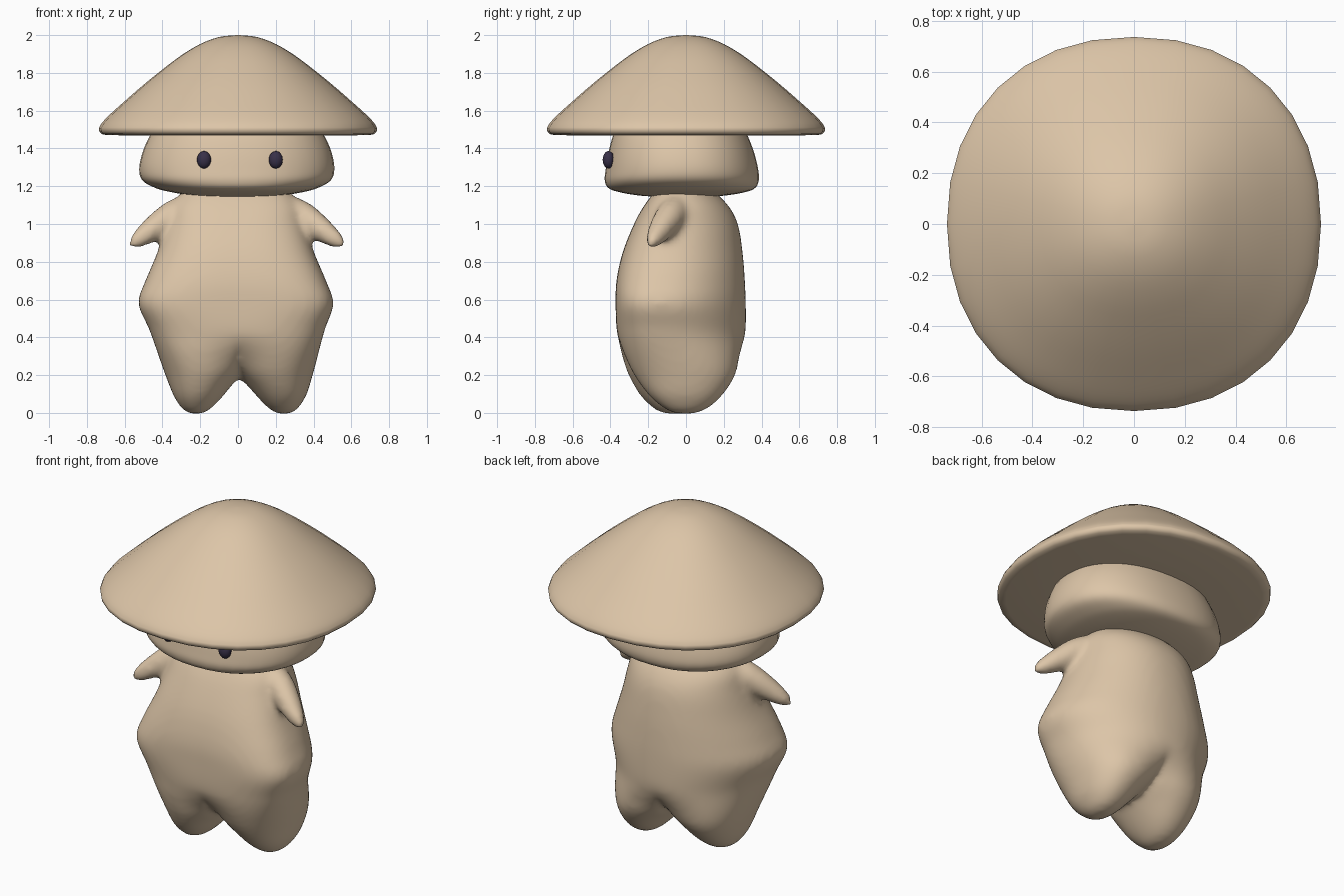
import bpy, bmesh, math
from mathutils import Vector

if "Cube" in bpy.data.objects:
    bpy.data.objects.remove(bpy.data.objects["Cube"])


def material(name, rgb):
    m = bpy.data.materials.new(name)
    m.diffuse_color = (*rgb, 1)
    m.use_nodes = True
    m.node_tree.nodes["Principled BSDF"].inputs["Base Color"].default_value = m.diffuse_color
    return m


TAN = material("warm tan", (0.72, 0.56, 0.39))
DARK = material("dark plum", (0.04, 0.03, 0.065))


def resample(rows, k=5):
    """Smooth curve through rows of numbers (Catmull-Rom)."""
    pts = [Vector(r) for r in rows]
    out = []
    for i in range(len(pts) - 1):
        a, b, c, d = pts[max(i - 1, 0)], pts[i], pts[i + 1], pts[min(i + 2, len(pts) - 1)]
        for s in range(k):
            t = s / k
            out.append(0.5 * (2 * b + (c - a) * t + (2 * a - 5 * b + 4 * c - d) * t * t
                              + (3 * b - a - 3 * c + d) * t ** 3))
    return out + [pts[-1]]


def add_loft(bm, rings):
    """Skin rings of points and close both ends."""
    vs = [[bm.verts.new(p) for p in r] for r in rings]
    n = len(vs[0])
    for a, b in zip(vs, vs[1:]):
        for i in range(n):
            j = (i + 1) % n
            bm.faces.new((a[i], a[j], b[j], b[i]))
    bm.faces.new(vs[0])
    bm.faces.new(vs[-1])


def oval(a, n):
    """Point on a unit superellipse."""
    c, s = math.cos(a), math.sin(a)
    return math.copysign(abs(c) ** (2 / n), c), math.copysign(abs(s) ** (2 / n), s)


def stack(rows, n=2.0, sides=32, k=5):
    """Horizontal superellipse rings from rows of z, x0, x1, y0, y1."""
    rings = []
    for z, x0, x1, y0, y1 in resample(rows, k):
        pts = [oval(2 * math.pi * i / sides, n) for i in range(sides)]
        rings.append([((x0 + x1) / 2 + (x1 - x0) / 2 * u,
                       (y0 + y1) / 2 + (y1 - y0) / 2 * v, z) for u, v in pts])
    return rings


def half_body(rows, side, sides=48):
    """Half torso (D-shaped rings) that turns into an oval leg lower down."""
    rings = []
    for z, xin, xout, y0, y1 in resample(rows):
        cy, ry = (y0 + y1) / 2, (y1 - y0) / 2
        t = min(1, max(0, (0.44 - z) / 0.30))
        w = t * t * (3 - 2 * t)
        shift = -0.012 + 0.022 * min(1, max(0, (0.6 - z) / 0.5))
        step = side * 0.03 * max(0, 1 - z / 0.4)
        ring = []
        for i in range(sides):
            a = -math.pi + 2 * math.pi * i / sides
            if abs(a) <= 0.75 * math.pi:
                u, v = oval(a * 2 / 3, 2.3)
                dx, dy = xout * u, cy + ry * v
            else:
                dx = -0.02
                dy = cy + ry * math.copysign((math.pi - abs(a)) / (0.25 * math.pi), a)
            dy -= 0.1 * (dx / 0.5) ** 2          # hips swing forward
            u, v = oval(a, 2.15)
            ex, ey = (xin + xout) / 2 + (xout - xin) / 2 * u, cy + ry * v
            ring.append((side * (dx + (ex - dx) * w) + shift, dy + (ey - dy) * w + step, z))
        rings.append(ring)
    return rings


def tube(rows, sides=16):
    """Round rings along a path of x, y, z, radius."""
    p = resample(rows)
    rings = []
    for i, q in enumerate(p):
        d = (p[min(i + 1, len(p) - 1)] - p[max(i - 1, 0)]).to_3d().normalized()
        u = d.cross(Vector((0, 1, 0))).normalized()
        v = d.cross(u)
        rings.append([q.to_3d() + q[3] * (u * math.cos(t) + v * math.sin(t))
                      for t in (2 * math.pi * j / sides for j in range(sides))])
    return rings


def finish(name, bm, mat):
    bmesh.ops.recalc_face_normals(bm, faces=bm.faces)
    me = bpy.data.meshes.new(name)
    bm.to_mesh(me)
    bm.free()
    me.materials.append(mat)
    for p in me.polygons:
        p.use_smooth = True
    ob = bpy.data.objects.new(name, me)
    bpy.context.collection.objects.link(ob)
    return ob


# Mushroom cap: slightly squarish dome with a thin rounded rim and flat underside
bm = bmesh.new()
dome = resample([(0.006, 2.0), (0.1, 1.99), (0.2, 1.953), (0.3, 1.893), (0.4, 1.818), (0.5, 1.737),
                 (0.6, 1.65), (0.68, 1.578), (0.722, 1.533), (0.737, 1.505)], 3)
profile = [(r, z) for r, z in dome] + [(0.734, 1.488), (0.722, 1.476), (0.69, 1.47), (0.3, 1.469)]
add_loft(bm, stack([(z, -r, r, -r, r) for r, z in profile], 2.19, 32, 1))
finish("cap", bm, TAN)

# Head: wide, soft-cornered block under the cap
bm = bmesh.new()
add_loft(bm, stack([(1.56, -0.41, 0.39, -0.34, 0.28), (1.47, -0.465, 0.455, -0.385, 0.325),
                    (1.38, -0.505, 0.495, -0.41, 0.36), (1.29, -0.523, 0.51, -0.425, 0.382),
                    (1.23, -0.505, 0.49, -0.43, 0.385), (1.19, -0.435, 0.42, -0.41, 0.365),
                    (1.168, -0.35, 0.34, -0.35, 0.31), (1.15, -0.23, 0.22, -0.24, 0.2),
                    (1.141, -0.08, 0.07, -0.09, 0.06)], 2.25, 40))
finish("head", bm, TAN)

# Body: two halves with legs and two arms blended into one skin
half = [(1.19, 0, 0.265, -0.15, 0.13), (1.10, 0, 0.34, -0.22, 0.222),
        (1.0, 0, 0.367, -0.275, 0.275), (0.85, 0, 0.415, -0.335, 0.30),
        (0.70, 0, 0.478, -0.368, 0.312), (0.58, 0, 0.517, -0.372, 0.317),
        (0.45, -0.01, 0.468, -0.368, 0.317), (0.35, -0.015, 0.436, -0.352, 0.308),
        (0.27, -0.02, 0.412, -0.324, 0.284), (0.20, 0.0, 0.39, -0.29, 0.25),
        (0.10, 0.08, 0.355, -0.225, 0.175), (0.04, 0.135, 0.32, -0.165, 0.11),
        (0.005, 0.18, 0.285, -0.11, 0.045), (-0.006, 0.22, 0.24, -0.05, -0.02)]
bm = bmesh.new()
for s in (-1, 1):
    add_loft(bm, half_body(half, s))
    arm = tube([(0.25, -0.05, 1.085, 0.078), (0.34, -0.08, 1.045, 0.08), (0.42, -0.12, 0.99, 0.072),
                (0.49, -0.155, 0.94, 0.056), (0.54, -0.18, 0.905, 0.038),
                (0.568, -0.19, 0.883, 0.011)])
    add_loft(bm, [[(s * x - 0.006, y, z) for x, y, z in r] for r in arm])
body = finish("body", bm, TAN)
rm = body.modifiers.new("blend", 'REMESH')
rm.mode = 'VOXEL'
rm.voxel_size = 0.018
rm.use_smooth_shade = True
sm = body.modifiers.new("soften", 'SMOOTH')
sm.factor = 0.5
sm.iterations = 12

# Eyes: small upright ovals
for side, x in (("left", -0.18), ("right", 0.20)):
    bm = bmesh.new()
    bmesh.ops.create_uvsphere(bm, u_segments=20, v_segments=12, radius=1)
    for v in bm.verts:
        v.co = (x + v.co.x * 0.037, -0.41 + v.co.y * 0.031, 1.34 + v.co.z * 0.046)
    finish(side + "_eye", bm, DARK)
